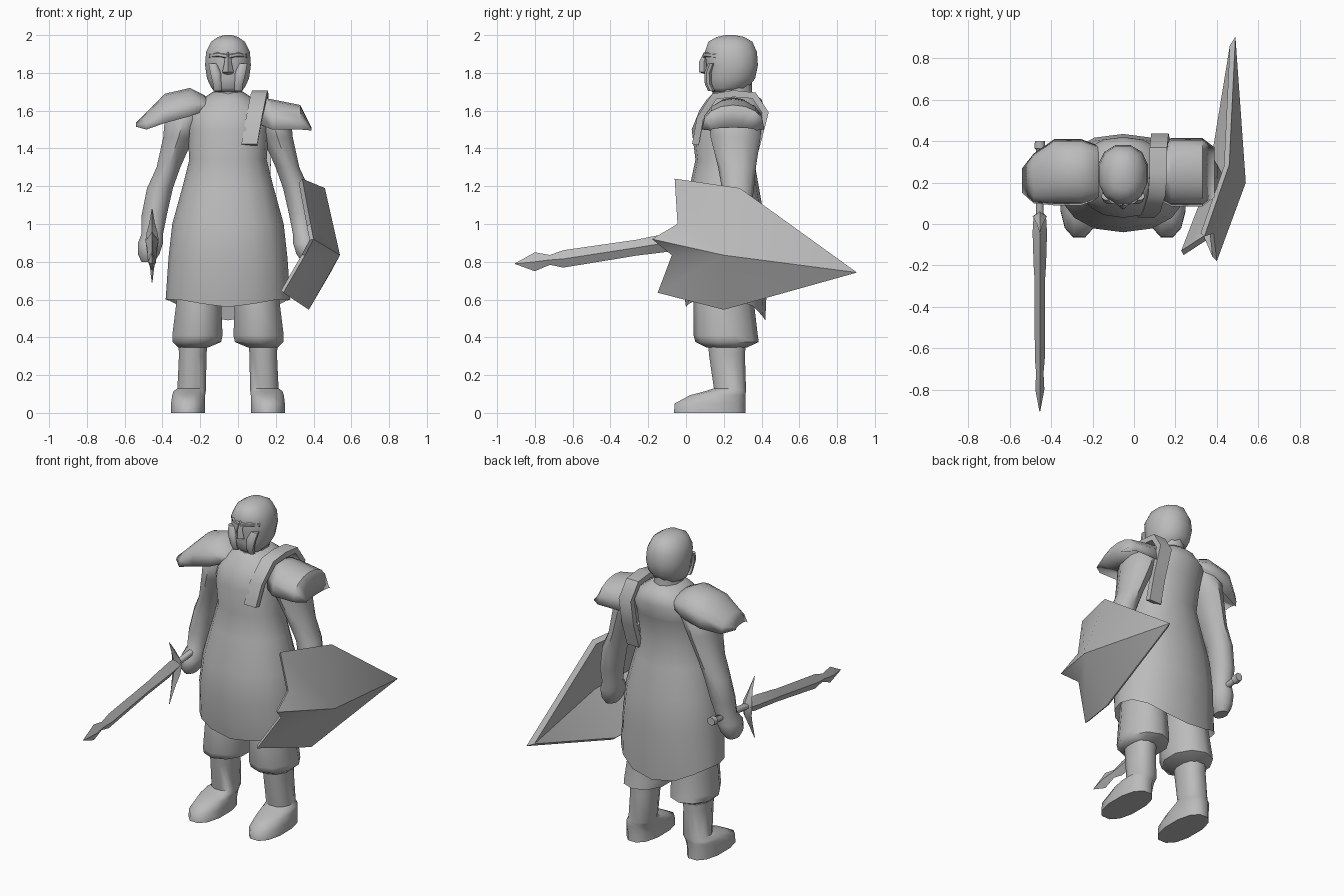
import bpy, bmesh, math
from mathutils import Vector

if "Cube" in bpy.data.objects:
    bpy.data.objects.remove(bpy.data.objects["Cube"])

CX = -0.053          # the figure's own centre line
GREY = bpy.data.materials.new("plain_grey")
GREY.diffuse_color = (0.5, 0.5, 0.5, 1)
GREY.use_nodes = True
GREY.node_tree.nodes["Principled BSDF"].inputs["Base Color"].default_value = GREY.diffuse_color


def finish(name, bm, angle=50):
    bmesh.ops.remove_doubles(bm, verts=bm.verts, dist=0.0005)
    bmesh.ops.recalc_face_normals(bm, faces=bm.faces)
    me = bpy.data.meshes.new(name)
    bm.to_mesh(me)
    bm.free()
    me.materials.append(GREY)
    ob = bpy.data.objects.new(name, me)
    bpy.context.collection.objects.link(ob)
    bpy.ops.object.select_all(action='DESELECT')
    ob.select_set(True)
    bpy.context.view_layer.objects.active = ob
    bpy.ops.object.shade_smooth_by_angle(angle=math.radians(angle))
    return ob


def skin(name, loops, caps=True, angle=50, closed=True):
    """Bridge equal-length loops of points into a surface."""
    bm = bmesh.new()
    rows = [[bm.verts.new(p) for p in loop] for loop in loops]
    n = len(rows[0])
    for a, b in zip(rows, rows[1:]):
        for i in range(n if closed else n - 1):
            j = (i + 1) % n
            bm.faces.new((a[i], a[j], b[j], b[i]))
    if caps:
        bm.faces.new(rows[0])
        bm.faces.new(rows[-1])
    return finish(name, bm, angle)


def ring(c, r, n, plane="xy", power=1.0):
    """Ellipse of n points around c in a plane; power < 1 is boxier."""
    out = []
    for i in range(n):
        t = 2 * math.pi * (i + 0.5) / n
        u, v = (math.copysign(abs(f) ** power, f) for f in (math.cos(t), math.sin(t)))
        u, v = u * r[0], v * r[1]
        d = {"xy": (u, v, 0), "xz": (u, 0, v), "yz": (0, u, v)}[plane]
        out.append(Vector(c) + Vector(d))
    return out


def upright(name, rows, n=10, x0=CX, s=1, power=1.0, angle=50):
    """Rows of (dx, z, half width, front y, back y), stacked in z."""
    return skin(name, [ring((x0 + s * dx, (f + b) / 2, z), (w, (b - f) / 2), n, "xy", power)
                       for dx, z, w, f, b in rows], angle=angle)


# Tunic: flared skirt, narrow waist, broad chest and neck opening
tunic_rows = [
    (0.26, 0.10, 0.36, 0.74), (0.33, 0.0, 0.42, 0.60), (0.315, -0.04, 0.435, 0.82),
    (0.295, -0.02, 0.42, 1.0), (0.24, 0.02, 0.385, 1.2), (0.205, 0.05, 0.36, 1.34),
    (0.215, 0.03, 0.39, 1.5), (0.22, 0.07, 0.42, 1.6), (0.14, 0.11, 0.40, 1.66),
    (0.08, 0.15, 0.35, 1.70)]
loops = []
for k, (w, f, b, z) in enumerate(tunic_rows):
    pts = []
    for i in range(16):
        t = 2 * math.pi * i / 16
        c, s = math.cos(t), math.sin(t)
        p = Vector((CX + w * math.copysign(abs(c) ** 0.85, c), (f + b) / 2 + s * (b - f) / 2, z))
        if k == 1:     # pointed hem, longest at the back
            p.z -= 0.11 * max(0, s) ** 3 + 0.04 * max(0, -s) ** 8
        pts.append(p)
    loops.append(pts)
skin("tunic", loops)

# Neck and head
upright("neck", [(0, 1.62, .095, .13, .36), (0, 1.7, .08, .14, .35), (0, 1.78, .08, .14, .35)])
upright("helmet", [
    (0, 1.70, .07, .135, .27), (0, 1.72, .09, .115, .33), (0, 1.77, .115, .105, .37),
    (0, 1.84, .125, .105, .385), (0, 1.91, .12, .095, .38), (0, 1.965, .092, .115, .355),
    (0, 1.99, .055, .16, .31), (0, 2.0, .02, .21, .26)], n=12, power=0.9)


def bar(name, rows, n=4, plane="xz", angle=30):
    """Rows of (centre, half sizes), skinned as a diamond or box bar."""
    loops = []
    for c, r in rows:
        loops.append([Vector(c) + Vector(d) for d in (
            ((r[0], 0, 0), (0, 0, r[1]), (-r[0], 0, 0), (0, 0, -r[1])) if plane == "xz"
            else ((r[0], 0, 0), (0, r[1], 0), (-r[0], 0, 0), (0, -r[1], 0)))])
    return skin(name, loops, angle=angle)


# Face: nose, brows and cheek guards around the narrow opening
bar("nose", [((CX, .115, 1.91), (.016, .02)), ((CX, .095, 1.86), (.018, .025)),
             ((CX, .095, 1.805), (.03, .027)), ((CX, .12, 1.79), (.02, .01))], plane="xy")
for s, side in ((-1, "left"), (1, "right")):
    skin(side + "_brow", [ring((CX + s * dx, y, z), (.018, .014), 6, "yz")
                          for dx, y, z in ((.005, .105, 1.888), (.055, .115, 1.897), (.1, .165, 1.89))])
    skin(side + "_cheek_guard", [ring((CX + s * dx, y, z), (w, .02), 8)
                                 for dx, y, z, w in ((.055, .135, 1.705, .022), (.057, .118, 1.74, .024),
                                                     (.066, .115, 1.80, .03), (.08, .135, 1.85, .025))])

# Legs, breeches, arms and fists, mirrored about the figure's centre
for s, side in ((-1, "left"), (1, "right")):
    upright(side + "_breeches", [
        (.15, .80, .13, .06, .37), (.155, .58, .125, .04, .36), (.162, .41, .14, .04, .38),
        (.165, .375, .135, .05, .385), (.185, .345, .08, .11, .32)], s=s)
    upright(side + "_leg_and_boot", [
        (.185, .40, .08, .11, .32), (.187, .30, .075, .12, .315), (.192, .13, .078, .145, .32),
        (.203, .115, .088, .10, .32), (.208, .095, .09, .02, .32), (.212, .05, .092, -.065, .32),
        (.212, 0, .093, -.07, .32)], n=12, s=s, power=0.85)
    upright(side + "_arm", [
        (.19, 1.63, .07, .16, .36), (.235, 1.55, .105, .12, .40), (.262, 1.46, .085, .13, .395),
        (.315, 1.3, .066, .17, .37), (.36, 1.19, .072, .19, .36), (.39, 1.05, .07, .18, .34),
        (.40, .95, .06, .17, .31), (.41, .90, .07, .13, .31), (.42, .84, .06, .13, .29),
        (.425, .80, .035, .16, .26)], s=s)


def arch(name, rows):
    """Rows of (x, y centre, half depth, base z, top z): a half-round shoulder plate."""
    loops = []
    for x, y, h, lo, hi in rows:
        arc = [(math.cos(math.pi * i / 8), math.sin(math.pi * i / 8)) for i in range(9)]
        loops.append([(x, y + h * c, lo + (hi - lo) * s ** 0.8 if s > 1e-6 else lo) for c, s in arc])
    ob = skin(name, loops, caps=False, closed=False)
    bm = bmesh.new()
    bm.from_mesh(ob.data)
    bmesh.ops.holes_fill(bm, edges=[e for e in bm.edges if e.is_boundary])
    bm.to_mesh(ob.data)
    bm.free()


# Shoulder plates, the sword side being larger
arch("large_shoulder_plate", [
    (-.54, .21, .06, 1.515, 1.535), (-.485, .22, .12, 1.50, 1.59), (-.385, .25, .16, 1.535, 1.69),
    (-.255, .25, .16, 1.57, 1.72), (-.175, .25, .13, 1.60, 1.68), (-.14, .24, .10, 1.61, 1.625)])
arch("small_shoulder_plate", [
    (.11, .25, .13, 1.53, 1.67), (.18, .25, .165, 1.50, 1.66), (.33, .25, .165, 1.50, 1.63),
    (.39, .25, .12, 1.495, 1.51)])

# Strap over the shield shoulder
path = [(.06, .05, 1.42), (.085, .075, 1.56), (.11, .15, 1.675), (.118, .25, 1.69),
        (.118, .36, 1.68), (.125, .42, 1.59), (.135, .375, 1.42), (.13, .33, 1.27)]
loops = []
for i, p in enumerate(path):
    d = Vector(path[min(i + 1, len(path) - 1)]) - Vector(path[max(i - 1, 0)])
    out = Vector((1, 0, 0)).cross(d).normalized() * .018
    w = Vector((.042, 0, 0))
    loops.append([Vector(p) + v for v in (w + out, out - w, -w - out, w - out)])
skin("shoulder_strap", loops)

# Shield: pointed plate fanned around a raised boss, thickened inwards
rim = [(.34, -.06, 1.24), (.46, .285, 1.19), (.49, .905, .743), (.375, .2, .546),
       (.24, -.15, .636), (.355, -.075, .835), (.40, -.18, .92), (.385, -.045, 1.0)]
boss = Vector((.54, .2, .835))
bm = bmesh.new()
outer = [bm.verts.new(p) for p in rim]
inner = [bm.verts.new(Vector(p) * .94 + boss * .06 + Vector((-.03, 0, 0))) for p in rim]
top, back = bm.verts.new(boss), bm.verts.new(boss - Vector((.04, 0, 0)))
for i in range(len(rim)):
    j = (i + 1) % len(rim)
    bm.faces.new((outer[i], outer[j], top))
    bm.faces.new((inner[j], inner[i], back))
    bm.faces.new((outer[j], outer[i], inner[i], inner[j]))
finish("shield", bm, 35)

# Sword: blade with a flared point, curved guard, grip and pommel
SX = -.455
bar("sword_blade", [((SX, y, z), r) for y, z, r in (
    (.04, .92, (.03, .035)), (-.04, .91, (.035, .05)), (-.2, .885, (.03, .045)),
    (-.26, .875, (.026, .042)), (-.65, .815, (.024, .046)), (-.72, .81, (.018, .026)),
    (-.80, .80, (.022, .05)), (-.905, .79, (.002, .002)))])
bar("sword_guard", [((SX, y, z), (w, d)) for y, z, w, d in (
    (-.04, 1.08, .002, .003), (.0, 1.01, .014, .018), (.03, .95, .03, .028), (.035, .91, .035, .032),
    (.03, .86, .028, .028), (.0, .79, .014, .018), (-.04, .69, .002, .003))], plane="xy")
skin("sword_grip", [ring((SX, y, z), (r, r), 8, "xz") for y, z, r in (
    (.03, .92, .02), (.36, .955, .02), (.365, .955, .028), (.40, .96, .026))])
